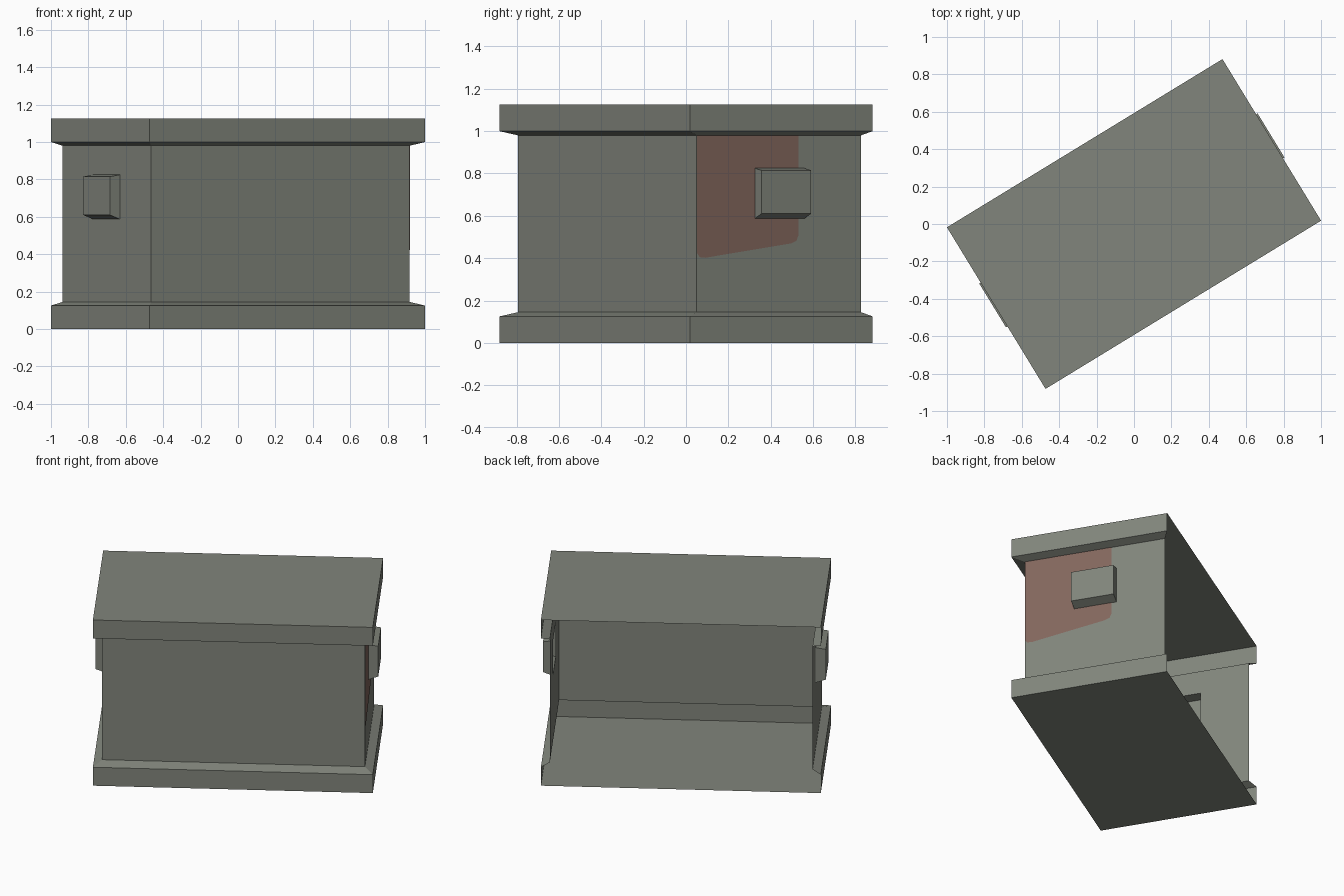
import bpy, bmesh, math
from mathutils import Matrix, Vector

cube = bpy.data.objects.get("Cube")
if cube:
    bpy.data.objects.remove(cube, do_unlink=True)

TURN = Matrix.Rotation(math.radians(31.4), 3, 'Z')


def material(name, rgb):
    mat = bpy.data.materials.new(name)
    mat.use_nodes = True
    mat.diffuse_color = (*rgb, 1)
    mat.node_tree.nodes["Principled BSDF"].inputs["Base Color"].default_value = (*rgb, 1)
    return mat


GREY = material("warm grey", (0.22, 0.235, 0.20))
RED = material("dull red", (0.225, 0.135, 0.11))


def build(name, faces, mat=GREY):
    """Sheet object from a list of faces, turned to its standing angle."""
    bm = bmesh.new()
    for face in faces:
        bm.faces.new([bm.verts.new(TURN @ Vector(p)) for p in face])
    bmesh.ops.remove_doubles(bm, verts=bm.verts, dist=0.0001)
    mesh = bpy.data.meshes.new(name)
    bm.to_mesh(mesh)
    bm.free()
    mesh.materials.append(mat)
    obj = bpy.data.objects.new(name, mesh)
    bpy.context.collection.objects.link(obj)
    return obj


def loft(rings, closed=False):
    """Quads between successive rings of points."""
    faces = []
    for low, high in zip(rings, rings[1:]):
        n = len(low)
        for i in range(n if closed else n - 1):
            j = (i + 1) % n
            faces.append([low[i], low[j], high[j], high[i]])
    return faces


def outline(half, front, back, z):
    return [(-half, back, z), (-half, front, z), (half, front, z), (half, back, z)]


def outer(z):
    return outline(0.863, -0.506, 0.506, z)


def inner(z):
    return outline(0.81, -0.435, 0.474, z)


def side_faces(faces, side):
    """Map (depth, y, z) faces to either end, keeping them facing outward."""
    out = [[(side * x, y, z) for x, y, z in f] for f in faces]
    return out if side > 0 else [f[::-1] for f in out]


def rect(x, y0, y1, z0, z1):
    return [(x, y0, z0), (x, y1, z0), (x, y1, z1), (x, y0, z1)]


# Hollow base and roof, both open at the back
FLOOR, CEIL = 0.145, 0.98
build("base", loft([outer(0), outer(0.125), inner(FLOOR)]) + [outer(0)[::-1]])
build("roof", loft([inner(CEIL), outer(1.0), outer(1.125)]) + [outer(1.125)])

# Front wall
build("front_wall", [[inner(FLOOR)[1], inner(FLOOR)[2], inner(CEIL)[2], inner(CEIL)[1]]])

# End walls, each with an opening into a tapered side box
for label, side in (("left", 1), ("right", -1)):
    opening = rect(0.81, -0.115, 0.16, 0.587, 0.825)
    cap = rect(0.872, -0.115, 0.16, 0.61, 0.815)
    wall = rect(0.81, -0.435, 0.474, FLOOR, CEIL)
    build(label + "_end_wall", side_faces(loft([wall, opening], True), side))
    build(label + "_side_box", side_faces(loft([opening, cap], True) + [cap], side))

# Red painted patch around the left side box
patch = [(-0.435, 0.98), (-0.435, 0.425), (-0.42, 0.405), (-0.39, 0.402), (0.085, 0.47),
         (0.115, 0.482), (0.127, 0.51), (0.127, 0.587), (-0.115, 0.587),
         (-0.115, 0.825), (0.127, 0.825), (0.127, 0.98)]
build("red_patch", [[(0.812, y, z) for y, z in patch]], RED)

# Flat bolt heads at the corners of the front wall
bolts = []
for x in (-0.69, 0.69):
    for z in (0.25, 0.88):
        angles = [math.radians(60 * i + 15) for i in range(6)]
        bolts.append([(x + 0.05 * math.cos(a), -0.436, z + 0.05 * math.sin(a)) for a in angles])
build("bolt_heads", bolts)
